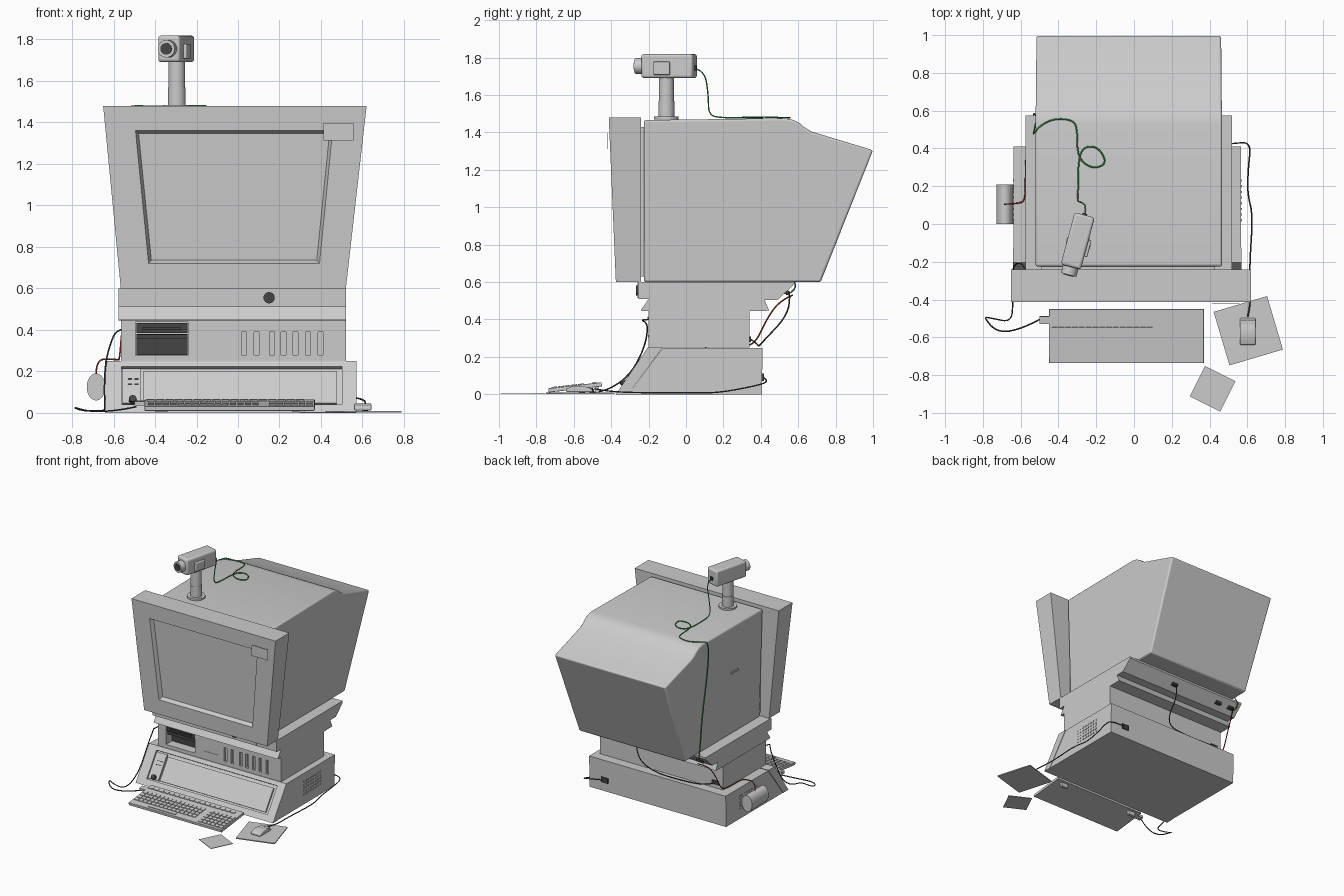
import bpy, bmesh, math
from mathutils import Matrix, Vector

def material(name, rgb):
    m = bpy.data.materials.new(name)
    m.diffuse_color = (*rgb, 1)
    return m

DARK = material("dark_plastic", (0.06, 0.06, 0.06))
GREEN = material("green_wire", (0.05, 0.4, 0.08))
RED = material("red_wire", (0.5, 0.06, 0.04))
RAD = math.radians

def place(loc=(0, 0, 0), rx=0, ry=0, rz=0):
    return (Matrix.Translation(loc) @ Matrix.Rotation(RAD(rz), 4, 'Z')
            @ Matrix.Rotation(RAD(ry), 4, 'Y') @ Matrix.Rotation(RAD(rx), 4, 'X'))

def finish(name, bm, mat=None, bevel=0, smooth=False):
    bmesh.ops.recalc_face_normals(bm, faces=bm.faces)
    me = bpy.data.meshes.new(name)
    bm.to_mesh(me)
    bm.free()
    ob = bpy.data.objects.new(name, me)
    bpy.context.collection.objects.link(ob)
    if mat:
        me.materials.append(mat)
    if bevel:
        b = ob.modifiers.new("bevel", 'BEVEL')
        b.width, b.segments, b.limit_method, b.angle_limit = bevel, 3, 'ANGLE', RAD(40)
    if smooth or bevel:
        bpy.ops.object.select_all(action='DESELECT')
        ob.select_set(True)
        bpy.context.view_layer.objects.active = ob
        bpy.ops.object.shade_smooth_by_angle(angle=RAD(35))
    return ob

def boxes(name, items, at=Matrix(), **kw):
    """Several boxes (centre, size) in one object."""
    bm = bmesh.new()
    for c, s in items:
        bmesh.ops.create_cube(bm, size=1, matrix=at @ Matrix.Translation(c) @ Matrix.Diagonal((*s, 1)))
    return finish(name, bm, **kw)

def span(name, lo, hi, **kw):
    lo, hi = Vector(lo), Vector(hi)
    return boxes(name, [((lo + hi) / 2, hi - lo)], **kw)

def cyl(name, at, r, depth, rx=0, scale=(1, 1, 1), r2=None, **kw):
    bm = bmesh.new()
    bmesh.ops.create_cone(bm, cap_ends=True, segments=32, radius1=r, radius2=r if r2 is None else r2, depth=depth,
                          matrix=at @ Matrix.Diagonal((*scale, 1)) @ Matrix.Rotation(RAD(rx), 4, 'X'))
    return finish(name, bm, smooth=True, **kw)

def prism_bm(profile, left, right):
    """Extrude a (y, z) profile along x; left and right give x at each z."""
    bm = bmesh.new()
    a = [bm.verts.new((left(z), y, z)) for y, z in profile]
    b = [bm.verts.new((right(z), y, z)) for y, z in profile]
    bm.faces.new(a)
    bm.faces.new(b[::-1])
    for i in range(len(a)):
        j = (i + 1) % len(a)
        bm.faces.new((a[i], b[i], b[j], a[j]))
    bmesh.ops.recalc_face_normals(bm, faces=bm.faces)
    return bm

def prism(name, profile, x0, x1, **kw):
    return finish(name, prism_bm(profile, lambda z: x0, lambda z: x1), **kw)

def cut(target, cutter):
    m = target.modifiers.new("cut", 'BOOLEAN')
    m.operation, m.solver, m.object = 'DIFFERENCE', 'EXACT', cutter
    bpy.context.view_layer.objects.active = target
    bpy.ops.object.modifier_apply(modifier="cut")
    bpy.data.objects.remove(cutter)

def cable(name, pts, mat=DARK, r=0.004):
    cu = bpy.data.curves.new(name, 'CURVE')
    cu.dimensions, cu.bevel_depth, cu.bevel_resolution, cu.resolution_u = '3D', r, 1, 6
    sp = cu.splines.new('NURBS')
    sp.points.add(len(pts) - 1)
    for p, co in zip(sp.points, pts):
        p.co = (*co, 1)
    sp.order_u, sp.use_endpoint_u = 3, True
    cu.materials.append(mat)
    bpy.context.collection.objects.link(bpy.data.objects.new(name, cu))

def lerp(b, t):
    return lambda z: b + (t - b) * (z - 0.6) / 0.88

# base cabinet: rear body and sloped front with a recessed panel
prism("base_body", [(-0.31, 0), (-0.125, 0.247), (0.41, 0.247), (0.405, 0)], -0.637, 0.567)
front = prism("base_front", [(-0.375, 0), (-0.205, 0.25), (-0.125, 0.25), (-0.31, 0)], -0.64, 0.57)
slope = place((-0.03, -0.285, 0.1325), rx=-34.2)
cut(front, boxes("panel_cutter", [((0, 0, 0), (1.065, 0.04, 0.22))], slope))
boxes("base_panel", [((0.04, 0.016, -0.005), (0.93, 0.02, 0.185)), ((-0.482, 0.014, 0), (0.09, 0.02, 0.2))], slope)
boxes("base_panel_marks", [((-0.49 + 0.03 * (i % 2), 0.003, 0.04 - 0.03 * (i // 2)), (0.02, 0.004, 0.005))
                           for i in range(4)], slope, mat=DARK)
cyl("base_knob", slope @ place((-0.478, 0, -0.085)), 0.018, 0.03, rx=90, mat=DARK)
for side, x in (("left", -0.638), ("right", 0.568)):
    boxes(side + "_vents", [((x, 0.02 + 0.03 * i, 0.08 + 0.025 * j), (0.006, 0.012, 0.01))
                            for i in range(8) for j in range(5)])
span("base_port", (0.40, 0.40, 0.07), (0.46, 0.416, 0.11), mat=DARK)

# middle drive unit with bay and vent slots
mid = span("drive_unit", (-0.565, -0.2, 0.25), (0.52, 0.34, 0.447))
cut(mid, span("bay_cutter", (-0.494, -0.3, 0.277), (-0.24, -0.1, 0.437)))
span("drive_upper", (-0.49, -0.195, 0.385), (-0.244, -0.1, 0.434), mat=DARK)
span("drive_handle", (-0.46, -0.205, 0.40), (-0.275, -0.19, 0.412), mat=DARK)
span("drive_lower", (-0.49, -0.13, 0.28), (-0.244, -0.1, 0.38), mat=DARK)
span("drive_lip", (-0.49, -0.185, 0.355), (-0.244, -0.12, 0.378), mat=DARK)
boxes("label_strip", [((-0.1, -0.2, 0.31), (0.12, 0.006, 0.012))], place())
for i, x in enumerate((0.03, 0.09, 0.165, 0.22, 0.278, 0.337, 0.398)):
    slot = boxes("slot_cutter", [((x, -0.2, 0.335), (0.024, 0.04, 0.11))])
    cut(mid, slot)
span("drive_unit_port", (-0.53, 0.33, 0.28), (-0.47, 0.348, 0.31), mat=DARK)

# stand under the monitor
prism("monitor_stand", [(-0.195, 0.445), (-0.243, 0.447), (-0.20, 0.51), (-0.255, 0.51), (-0.255, 0.6),
                        (0.575, 0.6), (0.575, 0.585), (0.49, 0.505), (0.42, 0.505), (0.445, 0.447), (0.34, 0.445)],
      -0.575, 0.52)
cyl("stand_knob", place((0.15, -0.258, 0.555)), 0.027, 0.016, rx=90, mat=DARK)
span("stand_seam", (0.337, -0.258, 0.515), (0.341, -0.25, 0.598))
boxes("stand_ports", [((x, 0.535, 0.545), (0.05, 0.025, 0.02)) for x in (-0.5, -0.38, 0.05)],
      mat=DARK)

# monitor bezel with inset screen
fy = lerp(-0.375, -0.413)
bm = prism_bm([(-0.375, 0.6), (-0.24, 0.6), (-0.24, 1.48), (-0.413, 1.48)], lerp(-0.565, -0.65), lerp(0.52, 0.62))
face = min(bm.faces, key=lambda f: f.normal.y)
bmesh.ops.inset_region(bm, faces=[face], thickness=0.1)
for v in face.verts:
    top = v.co.z > 1
    z = 1.36 if top else 0.72
    half = 0.475 if top else 0.412
    v.co = (-0.019 + (half if v.co.x > 0 else -half), fy(z), z)
bm.normal_update()
bmesh.ops.inset_individual(bm, faces=[face], thickness=0.02, depth=-0.03)
finish("monitor_bezel", bm)

# monitor housing
bm = prism_bm([(-0.225, 0.6), (0.72, 0.6), (1.0, 1.305), (0.67, 1.405), (0.63, 1.43), (0.605, 1.452), (0.575, 1.467),
               (0.53, 1.476), (-0.225, 1.466)], lerp(-0.495, -0.522), lerp(0.44, 0.467))
finish("monitor_housing", bm, bevel=0.012)
span("housing_joint", (-0.49, -0.25, 0.63), (0.43, -0.2, 1.43))
boxes("housing_slot", [((-0.512, 0.12, 1.1), (0.01, 0.09, 0.015))])

# paper note on the bezel corner
boxes("paper_note", [((0.485, -0.42, 1.355), (0.145, 0.003, 0.085))], mat=None)

# camera on its post
cyl("camera_post_foot", place((-0.295, -0.105, 1.477)), 0.066, 0.014)
cyl("camera_post_lower", place((-0.295, -0.105, 1.525)), 0.043, 0.085)
cyl("camera_post_upper", place((-0.295, -0.105, 1.63)), 0.040, 0.13)
cam = place((-0.298, -0.09, 1.755), rz=-15)
boxes("camera_body", [((0, 0, 0), (0.11, 0.285, 0.128))], cam, bevel=0.014)
boxes("camera_side_pod", [((0.056, -0.025, -0.012), (0.028, 0.09, 0.07))], cam, bevel=0.006)
cyl("camera_lens", cam @ place((0, -0.163, 0)), 0.042, 0.045, rx=90)
cyl("camera_lens_glass", cam @ place((0, -0.187, 0)), 0.028, 0.006, rx=90, mat=DARK)
boxes("camera_socket", [((0, 0.145, -0.01), (0.025, 0.012, 0.025))], cam, mat=DARK)

# keyboard
kb = place((-0.04, -0.593, 0.037), rx=6.5)
boxes("keyboard_case", [((0, 0, 0), (0.82, 0.287, 0.022))], kb, bevel=0.003)
keys = [((-0.38 + 0.036 * c, -0.075 + 0.036 * r, 0.012), (0.03, 0.03, 0.008)) for r in range(4) for c in range(15)]
keys += [((0.205 + 0.036 * c, -0.11 + 0.036 * r, 0.012), (0.03, 0.03, 0.008)) for r in range(5) for c in range(6)]
keys += [((-0.38 + 0.045 * c, 0.105, 0.012), (0.036, 0.026, 0.008)) for c in range(17)]
keys += [((-0.13, -0.111, 0.012), (0.24, 0.03, 0.008))]
boxes("keyboard_keys", keys, kb)
boxes("keyboard_feet", [((x, 0.115, -0.028), (0.06, 0.02, 0.036)) for x in (-0.33, 0.33)], kb)
boxes("keyboard_plug", [((-0.43, 0.085, 0), (0.06, 0.04, 0.02))], kb)

# mouse, pad and a loose sheet
boxes("mouse_pad", [((0, 0, 0.006), (0.295, 0.295, 0.008))], place((0.605, -0.565, 0), rz=16.5))
prism("mouse_body", [(-0.64, 0.012), (-0.64, 0.03), (-0.60, 0.045), (-0.55, 0.045), (-0.505, 0.03), (-0.495, 0.012)],
      0.56, 0.643, bevel=0.006)
boxes("mouse_buttons", [((0.602 + s * 0.019, -0.525, 0.036), (0.034, 0.035, 0.008)) for s in (-1, 1)])
boxes("loose_sheet", [((0, 0, 0.003), (0.18, 0.18, 0.004))], place((0.416, -0.872, 0), rz=-26.5))

# oval side transformer
cyl("side_transformer", place((-0.684, 0.105, 0.125)), 0.065, 0.21, rx=90, scale=(0.69, 1, 1))
boxes("transformer_mount", [((-0.645, 0.105, 0.125), (0.03, 0.16, 0.06))])

# cables
cable("camera_cable", [(-0.26, 0.05, 1.74), (-0.25, 0.10, 1.73), (-0.29, 0.12, 1.6), (-0.30, 0.12, 1.49),
    (-0.295, 0.2, 1.478), (-0.295, 0.33, 1.478), (-0.27, 0.41, 1.478), (-0.19, 0.41, 1.48), (-0.14, 0.32, 1.48),
    (-0.22, 0.29, 1.48), (-0.30, 0.35, 1.484), (-0.30, 0.5, 1.48), (-0.32, 0.55, 1.48), (-0.42, 0.56, 1.477),
    (-0.50, 0.52, 1.482), (-0.535, 0.47, 1.47), (-0.53, 0.49, 1.2), (-0.52, 0.54, 0.9), (-0.51, 0.55, 0.65),
    (-0.53, 0.60, 0.57), (-0.54, 0.52, 0.52), (-0.50, 0.55, 0.55)], GREEN)
cable("transformer_cable", [(-0.684, 0.105, 0.185), (-0.684, 0.105, 0.26), (-0.6, 0.11, 0.258), (-0.575, 0.13, 0.256),
    (-0.575, 0.3, 0.256), (-0.57, 0.37, 0.27), (-0.56, 0.43, 0.4), (-0.54, 0.50, 0.5), (-0.5, 0.57, 0.53)], RED)
cable("keyboard_cable", [(-0.49, -0.50, 0.03), (-0.58, -0.55, 0.01), (-0.72, -0.58, 0.006), (-0.80, -0.49, 0.03),
    (-0.75, -0.50, 0.01), (-0.65, -0.52, 0.008), (-0.64, -0.42, 0.02), (-0.645, -0.30, 0.1), (-0.64, -0.22, 0.25),
    (-0.6, -0.2, 0.38), (-0.57, -0.25, 0.40), (-0.565, -0.195, 0.40)])
cable("mouse_cable", [(0.602, -0.49, 0.03), (0.62, -0.42, 0.015), (0.61, -0.24, 0.008), (0.63, 0.05, 0.008),
    (0.60, 0.16, 0.008), (0.605, 0.3, 0.03), (0.62, 0.43, 0.06), (0.54, 0.43, 0.08), (0.44, 0.415, 0.09)])
cable("stand_cable", [(0.05, 0.55, 0.545), (0.04, 0.57, 0.45), (0.03, 0.40, 0.27), (-0.2, 0.39, 0.256),
    (-0.45, 0.38, 0.27), (-0.5, 0.345, 0.295)])
